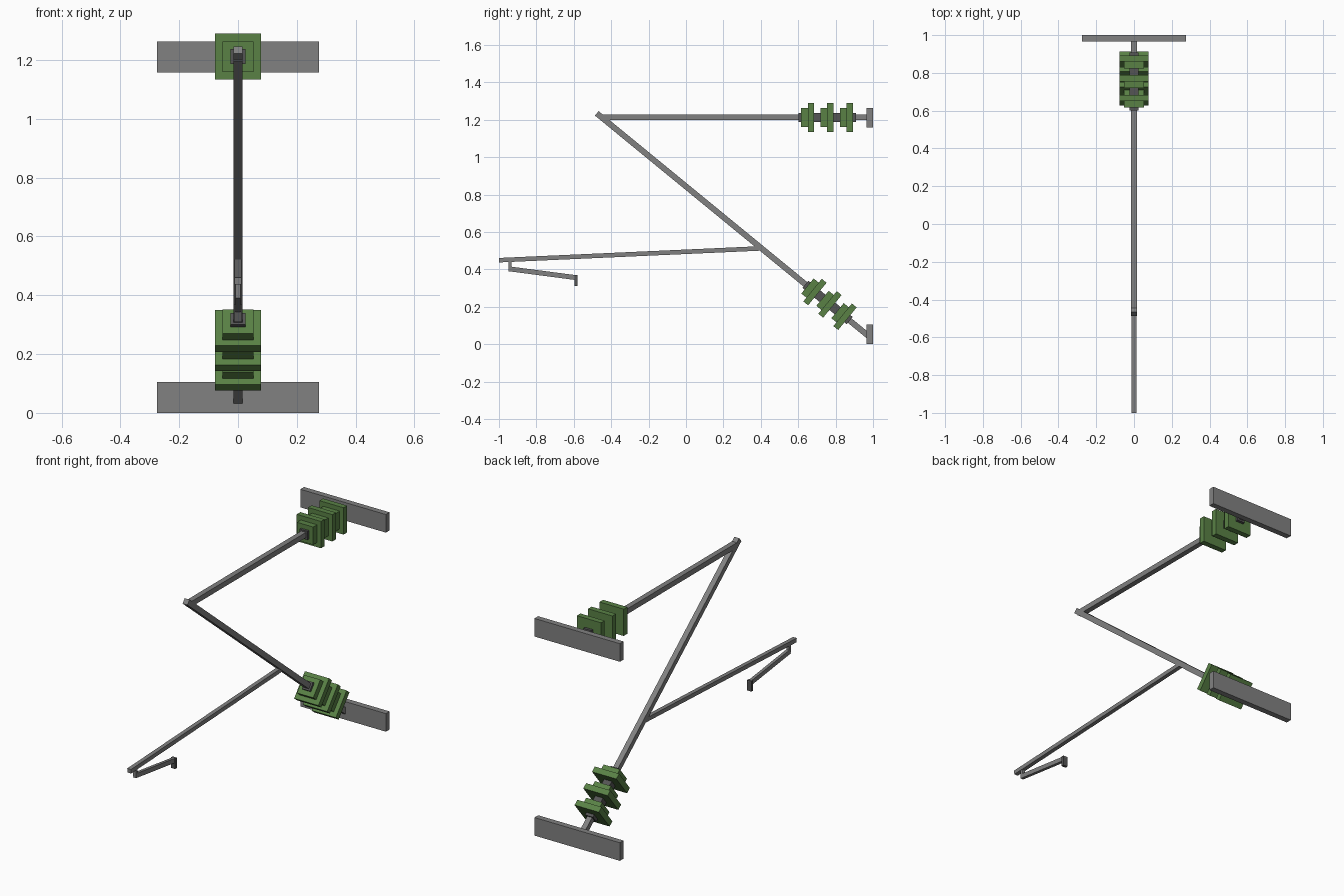
import bpy
from mathutils import Vector, Matrix

cube = bpy.data.objects.get("Cube")
if cube:
    bpy.data.objects.remove(cube)


def material(name, rgb):
    m = bpy.data.materials.new(name)
    m.use_nodes = True
    m.diffuse_color = (*rgb, 1)
    m.node_tree.nodes["Principled BSDF"].inputs["Base Color"].default_value = (*rgb, 1)
    return m


steel = material("grey steel", (0.22, 0.22, 0.22))
dark = material("dark grey metal", (0.09, 0.09, 0.09))
green = material("green insulator", (0.1, 0.22, 0.06))


def bar(name, start, end, width, height, mat):
    """Square-ended bar between two (y, z) points in the middle plane."""
    a, b = Vector((0, *start)), Vector((0, *end))
    along = (b - a).normalized()
    side = Vector((1, 0, 0))
    up = side.cross(along)
    bpy.ops.mesh.primitive_cube_add(size=1)
    ob = bpy.context.object
    ob.name = ob.data.name = name
    basis = Matrix((side * width, along * (b - a).length, up * height)).transposed()
    ob.data.transform(Matrix.Translation((a + b) / 2) @ basis.to_4x4())
    ob.data.materials.append(mat)
    return ob


def insulator(name, centre, direction):
    """Dark core with three stepped pairs of square discs."""
    c, d = Vector(centre), Vector(direction).normalized()
    bar(name + "_core", c - d * 0.153, c + d * 0.153, 0.05, 0.05, dark)
    for i in (-1, 0, 1):
        p = c + d * 0.104 * i
        bar(name + "_small_disc", p - d * 0.035, p, 0.104, 0.104, green)
        bar(name + "_large_disc", p, p + d * 0.033, 0.156, 0.156, green)


# Wall plates
for name, z in (("lower_wall_plate", 0.0525), ("upper_wall_plate", 1.21)):
    bar(name, (0.966, z), (1.0, z), 0.55, 0.105, steel)

# Main tubes
tip, foot = Vector((-0.477, 1.234)), Vector((0.985, 0.036))
bar("top_tube", (-0.46, 1.213), (0.98, 1.213), 0.031, 0.031, steel)
bar("diagonal_tube", tip, foot, 0.031, 0.031, steel)

# Insulators
insulator("upper_insulator", (0.755, 1.212), (1, 0))
insulator("lower_insulator", (0.757, 0.223), foot - tip)

# Registration tube, drop bracket, steady arm and wire clip
bar("registration_tube", (-1.0, 0.449), (0.4, 0.512), 0.024, 0.024, steel)
bar("drop_bracket", (-0.942, 0.462), (-0.942, 0.395), 0.018, 0.016, steel)
bar("steady_arm", (-0.948, 0.403), (-0.582, 0.355), 0.018, 0.026, steel)
bar("wire_clip", (-0.589, 0.37), (-0.589, 0.31), 0.028, 0.016, dark)
